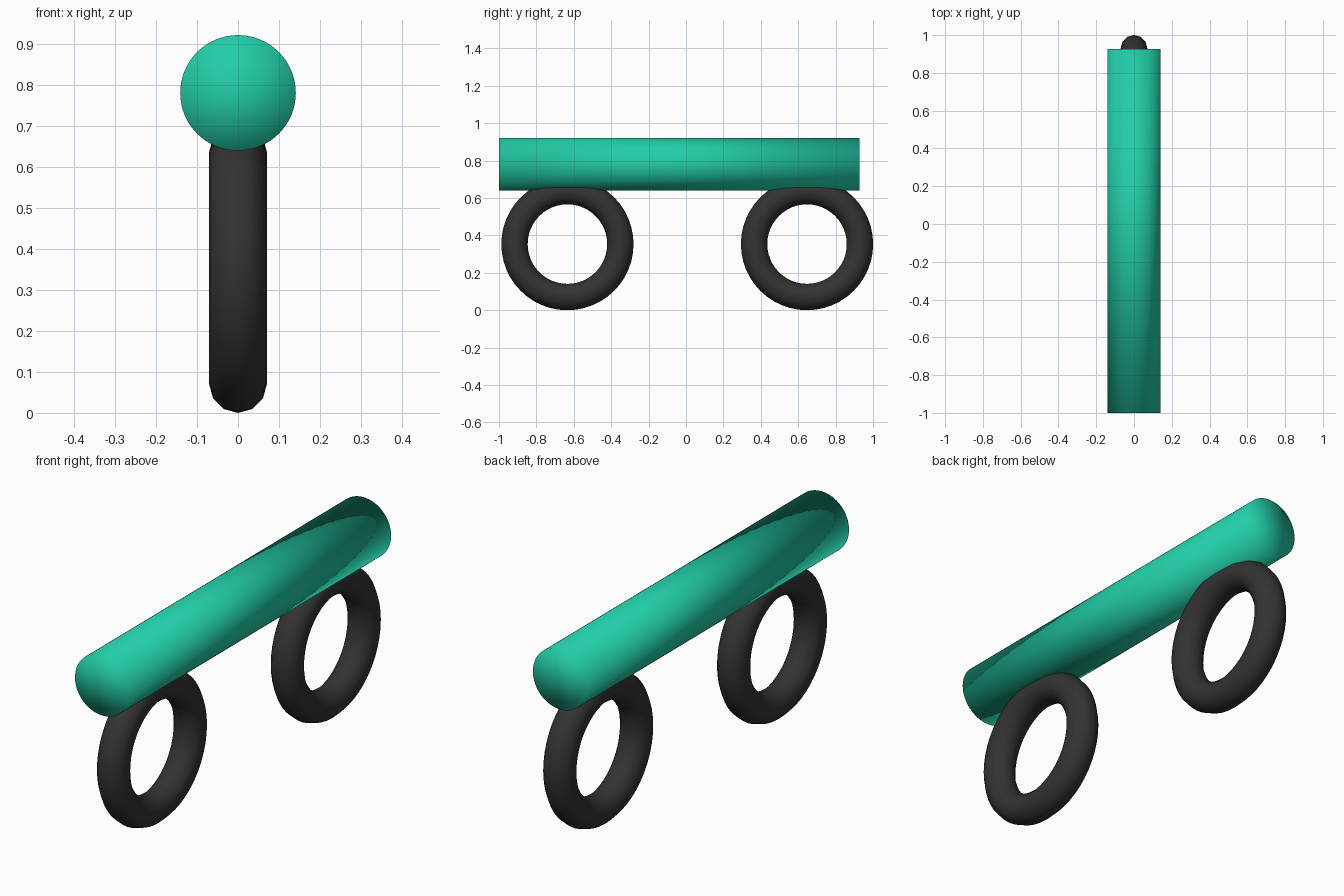
import bpy
import math

if "Cube" in bpy.data.objects:
    bpy.data.objects.remove(bpy.data.objects["Cube"])


def material(name, rgb):
    m = bpy.data.materials.new(name)
    m.diffuse_color = (*rgb, 1.0)
    m.use_nodes = True
    m.node_tree.nodes["Principled BSDF"].inputs["Base Color"].default_value = m.diffuse_color
    return m


teal = material("teal", (0.016, 0.61, 0.39))
black = material("rubber black", (0.033, 0.033, 0.033))


def finish(name, mat):
    ob = bpy.context.object
    ob.name = name
    ob.data.materials.append(mat)
    bpy.ops.object.shade_smooth()
    return ob


# Long round body lying along y, smooth shaded over its end caps
FRONT, BACK = -1.0, 0.927
bpy.ops.mesh.primitive_cylinder_add(
    vertices=64, radius=0.141, depth=BACK - FRONT, end_fill_type='TRIFAN',
    location=(0, (FRONT + BACK) / 2, 0.781), rotation=(math.pi / 2, 0, 0))
finish("body_tube", teal)

# Two ring wheels standing in the y-z plane
for name, y in (("front_wheel", -0.634), ("back_wheel", 0.647)):
    bpy.ops.mesh.primitive_torus_add(
        major_radius=0.283, minor_radius=0.0705,
        major_segments=48, minor_segments=12,
        location=(0, y, 0.3535), rotation=(0, math.pi / 2, 0))
    finish(name, black)
